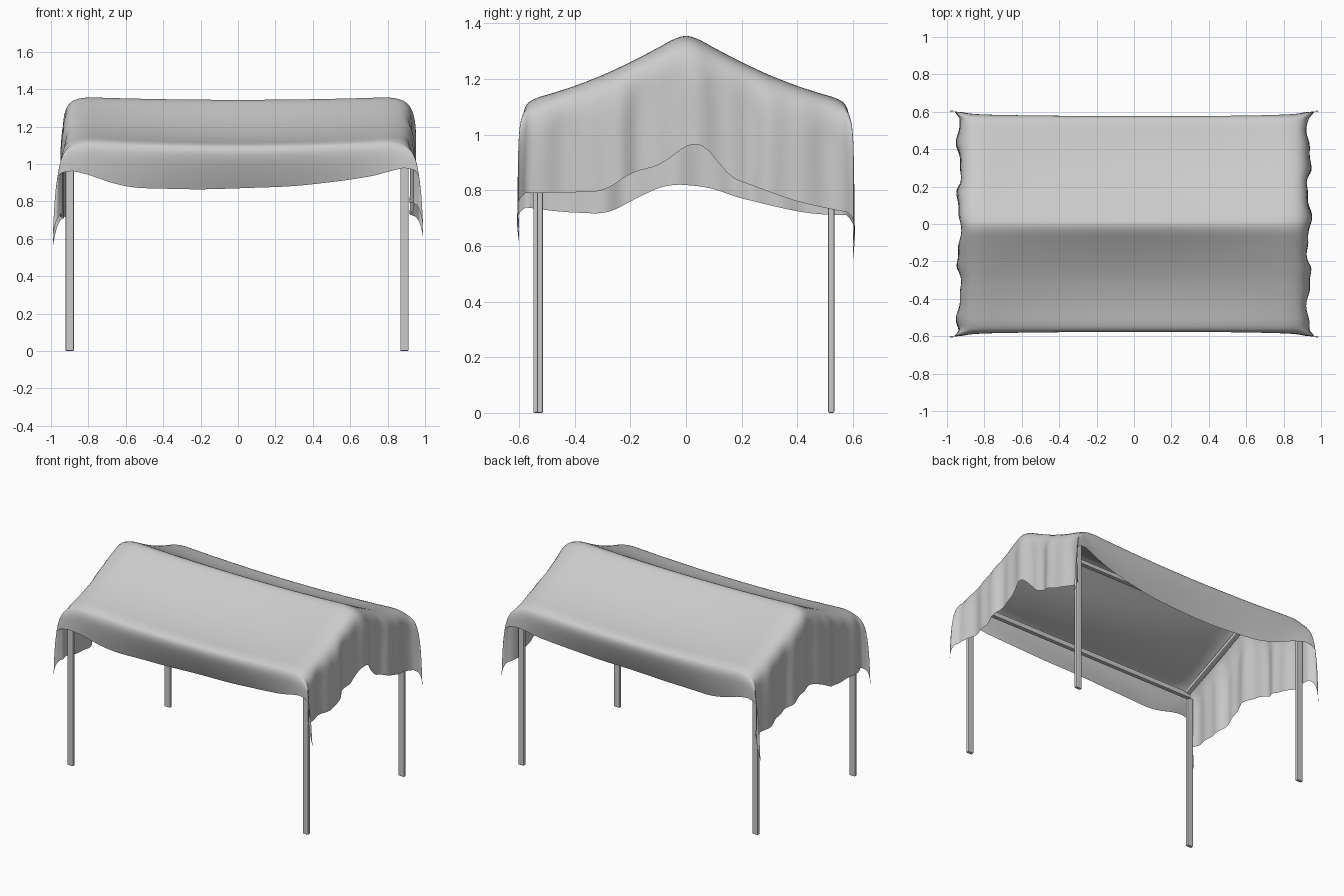
import bpy, bmesh, math
from mathutils import Vector

if "Cube" in bpy.data.objects:
    bpy.data.objects.remove(bpy.data.objects["Cube"])

EX, EY = 0.885, 0.562          # where the cloth turns over the frame


def lerp_table(pts, v):
    for (a, fa), (b, fb) in zip(pts, pts[1:]):
        if v <= b:
            t = max(0, (v - a) / (b - a))
            return fa + (fb - fa) * t
    return pts[-1][1]


def smooth_table(pts, v, w):
    return sum(lerp_table(pts, v + w * k / 3) for k in range(-3, 4)) / 7


# ---- frame parts -------------------------------------------------------
def beam(name, a, b, w, h):
    a, b = Vector(a), Vector(b)
    bpy.ops.mesh.primitive_cube_add(size=1, location=(a + b) / 2)
    o = bpy.context.object
    o.name = name
    d = b - a
    o.scale = (w, h, d.length)
    o.rotation_euler = d.to_track_quat('Z', 'Y').to_euler() if abs(d.z) < d.length * 0.999 else (0, 0, 0)
    bpy.ops.object.transform_apply(location=False, rotation=False, scale=True)
    bev = o.modifiers.new("rounded_edges", 'BEVEL')
    bev.width, bev.segments = 0.005, 2
    return o


for sx, xn in ((-1, "left"), (1, "right")):
    for sy, yn in ((-1, "front"), (1, "back")):
        x = 0.895 * sx - 0.005
        y = 0.522 if sy > 0 else (-0.538 if sx < 0 else -0.525)
        beam(f"{yn}_{xn}_post", (x, y, 0), (x, y, 1.06), 0.044, 0.022)
        beam(f"{yn}_{xn}_rafter", (0.868 * sx, 0.53 * sy, 1.075), (0.868 * sx, 0, 1.305), 0.035, 0.025)
for sy, yn in ((-1, "front"), (1, "back")):
    beam(f"{yn}_eave_rail", (-0.89, 0.525 * sy, 1.065), (0.89, 0.525 * sy, 1.065), 0.03, 0.035)
beam("ridge_rail", (-0.88, 0, 1.305), (0.88, 0, 1.305), 0.03, 0.03)

# ---- draped cloth ------------------------------------------------------
PROFILE = [(0, 1.362), (0.04, 1.354), (0.1, 1.325), (0.2, 1.278), (0.3, 1.233), (0.4, 1.192),
           (0.48, 1.162), (0.53, 1.145), (0.562, 1.128)]
HEM_R = [(-0.56, 0.79), (-0.31, 0.795), (-0.2, 0.86), (-0.06, 0.895), (0.0, 0.97), (0.03, 0.985),
         (0.07, 0.955), (0.13, 0.85), (0.3, 0.8), (0.42, 0.755), (0.56, 0.72)]
HEM_L = [(-0.56, 0.74), (-0.45, 0.722), (-0.3, 0.715), (-0.17, 0.77), (-0.05, 0.825), (0.08, 0.81),
         (0.15, 0.78), (0.3, 0.75), (0.45, 0.715), (0.56, 0.71)]
HEM_LONG = [(-0.88, 0.97), (-0.75, 0.925), (-0.6, 0.873), (-0.2, 0.863), (0.3, 0.88), (0.6, 0.915),
            (0.8, 0.95), (0.88, 0.99)]


def roof(x, y):
    ay, mid = abs(y), max(0, 1 - (x / 0.9) ** 2)
    z = lerp_table(PROFILE, ay) - 0.016 * mid - 0.014 * mid * ay / EY
    z -= (0.008 + 0.025 * mid) * math.sin(math.pi * ay / EY)
    return z - 0.02 * max(0, (abs(x) - 0.785) / 0.1) ** 2


def cloth_point(s, p, sx, t, q, sy):
    """s,t: clamped roof position; p,q: 0-1 down the end / long skirts."""
    z0 = roof(s, t)
    dp = p ** 1.3 * (z0 - smooth_table(HEM_R if sx > 0 else HEM_L, t, 0.045))
    dq = q ** 1.3 * (z0 - smooth_table(HEM_LONG, s, 0.09))
    mid = max(0, 1 - (s / EX) ** 2)
    low = 0.31 if sx * sy < 0 else 0.24
    x, y, z = s, t, z0 - math.hypot(dp, dq) * (1 + low * p * q)
    flare = math.sqrt(p * q)             # pulled-out fold at each corner
    if p > 0:
        bow = 0.05 * (1 - math.exp(-dp / 0.03))
        fold = 0.012 * math.sin(20 * t + sx) + 0.006 * math.sin(47 * t)
        x += sx * (bow + fold * min(1, 2 * p) * (1 - q) + 0.055 * flare)
        y += 0.014 * math.sin(14 * t) * p * (1 - q)
    if q > 0:
        bow = 0.03 * (1 - math.exp(-dq / 0.025))
        y += sy * (bow - 0.085 * mid * q ** 1.7 + 0.022 * flare * (1 - 0.6 * p * q))
    return x, y, z


def samples(edge, n, m):
    """(position, skirt amount, side) along one direction of the sheet."""
    return ([(-edge, 1 - i / m, -1) for i in range(m)]
            + [(-edge + 2 * edge * i / n, 0, 1) for i in range(n + 1)]
            + [(edge, (i + 1) / m, 1) for i in range(m)])


bm = bmesh.new()
rows = [[bm.verts.new(cloth_point(*a, *b)) for b in samples(EY, 64, 14)] for a in samples(EX, 72, 14)]
for r0, r1 in zip(rows, rows[1:]):
    for j in range(len(r0) - 1):
        bm.faces.new((r0[j], r1[j], r1[j + 1], r0[j + 1]))
# relax the sheet so bends look like fabric
for _ in range(2):
    bmesh.ops.smooth_vert(bm, verts=[v for v in bm.verts if not v.is_boundary], factor=0.5,
                          use_axis_x=True, use_axis_y=True, use_axis_z=True)
me = bpy.data.meshes.new("cloth_canopy")
bm.to_mesh(me)
bm.free()
me.shade_smooth()
cloth = bpy.data.objects.new("cloth_canopy", me)
bpy.context.collection.objects.link(cloth)
